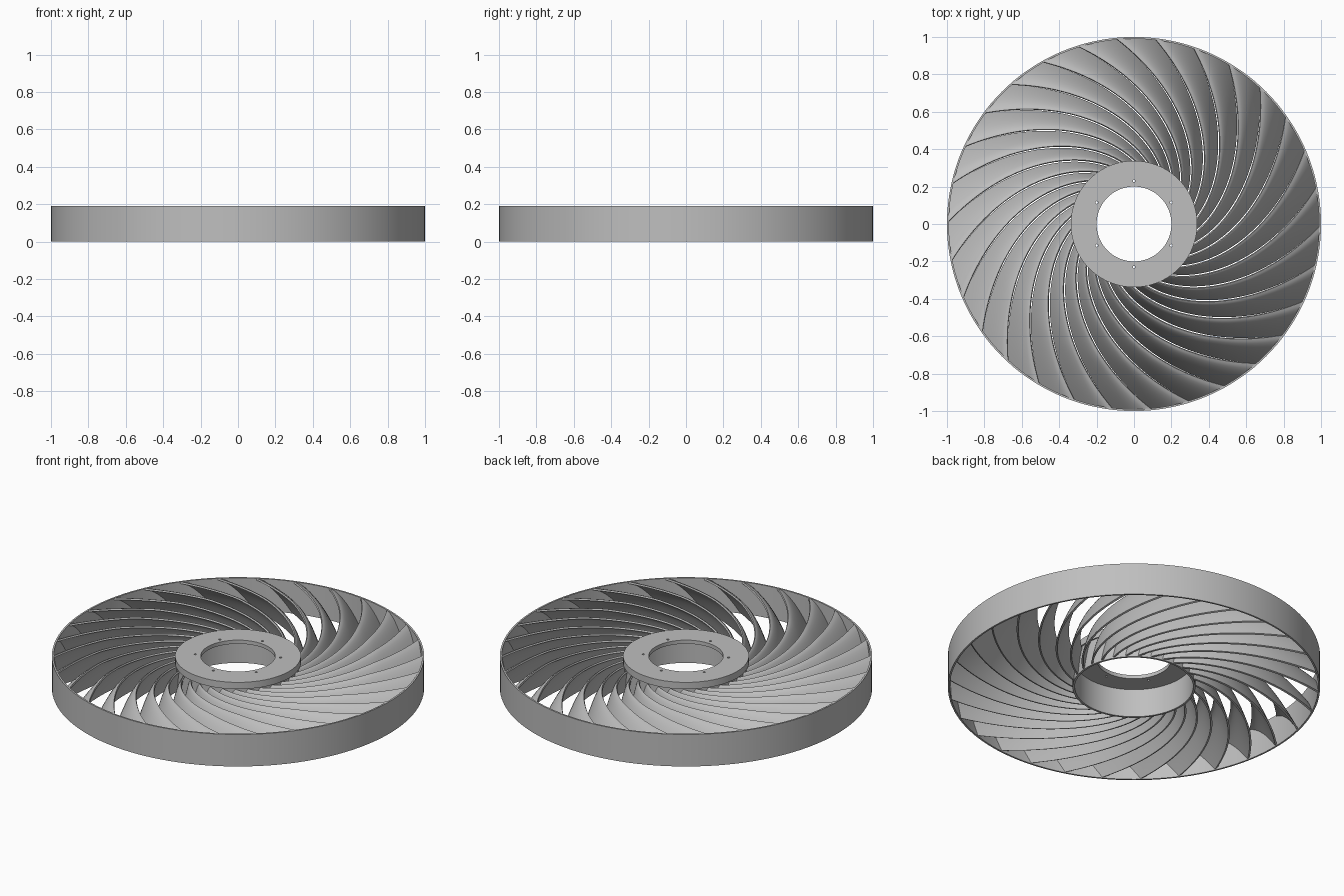
import bpy
import bmesh
from math import sin, cos, log, pi, radians

if "Cube" in bpy.data.objects:
    bpy.data.objects.remove(bpy.data.objects["Cube"], do_unlink=True)

HEIGHT = 0.19
BLADES = 30
PITCH = 2 * pi / BLADES
R_IN, R_OUT = 0.322, 0.994

grey = bpy.data.materials.new("satin_grey")
grey.use_nodes = True
grey.diffuse_color = (0.52, 0.52, 0.52, 1)
grey.node_tree.nodes["Principled BSDF"].inputs["Base Color"].default_value = (0.52, 0.52, 0.52, 1)


def make_object(name, bm):
    bmesh.ops.recalc_face_normals(bm, faces=bm.faces)
    mesh = bpy.data.meshes.new(name)
    bm.to_mesh(mesh)
    bm.free()
    mesh.materials.append(grey)
    obj = bpy.data.objects.new(name, mesh)
    bpy.context.collection.objects.link(obj)
    return obj


def smooth(obj):
    bpy.ops.object.select_all(action="DESELECT")
    obj.select_set(True)
    bpy.context.view_layer.objects.active = obj
    bpy.ops.object.shade_smooth_by_angle(angle=radians(35))


def lathe(name, profile, segments=144):
    """Revolve a closed (radius, height) profile around z."""
    bm = bmesh.new()
    rings = []
    for i in range(segments):
        a = 2 * pi * i / segments
        rings.append([bm.verts.new((r * cos(a), r * sin(a), z)) for r, z in profile])
    n = len(profile)
    for i in range(segments):
        here, after = rings[i], rings[(i + 1) % segments]
        for j in range(n):
            k = (j + 1) % n
            bm.faces.new((here[j], after[j], after[k], here[k]))
    return make_object(name, bm)


# Outer rim: thin plain band
rim = lathe("outer_rim", [(0.99, 0), (1, 0), (1, HEIGHT), (0.99, HEIGHT)])

# Hub: downward-open cup with a flange and a central opening
hub = lathe("hub", [(0.2, 0.168), (0.2, HEIGHT), (0.338, HEIGHT), (0.338, 0.15),
                    (0.33, 0.15), (0.33, 0), (0.318, 0), (0.318, 0.168)])

# Six small bolt holes through the hub plate
bm = bmesh.new()
for i in range(6):
    a = pi / 6 + i * pi / 3
    made = bmesh.ops.create_cone(bm, cap_ends=True, segments=12, radius1=0.007,
                                 radius2=0.007, depth=0.1)
    bmesh.ops.translate(bm, verts=made["verts"],
                        vec=(0.23 * cos(a), 0.23 * sin(a), HEIGHT))
cutter = make_object("bolt_hole_cutter", bm)
cutter.hide_render = True
cutter.hide_set(True)
holes = hub.modifiers.new("bolt_holes", "BOOLEAN")
holes.operation = "DIFFERENCE"
holes.object = cutter
holes.solver = "EXACT"
bpy.context.view_layer.objects.active = hub
bpy.ops.object.modifier_apply(modifier=holes.name)
bpy.data.objects.remove(cutter, do_unlink=True)


def blade_point(index, s, t):
    """s runs hub to rim, t runs from the upper edge to the lower edge."""
    r = R_IN + (R_OUT - R_IN) * s
    width = PITCH * (0.70 + 0.27 * s ** 0.6)
    a = (index + 0.5) * PITCH + 1.05 * log(r) + width * (0.5 - t)
    top = 0.14 + 0.045 * min(1, s * 1.6)
    z = 0.006 + (top - 0.006) * (1 - t ** 1.6)
    return r * cos(a), r * sin(a), z


# Blades: swept spiral sheets, arched from a flat upper edge to a steep lower edge
ROWS, COLS = 28, 10
bm = bmesh.new()
for b in range(BLADES):
    grid = [[bm.verts.new(blade_point(b, i / ROWS, j / COLS)) for j in range(COLS + 1)]
            for i in range(ROWS + 1)]
    for i in range(ROWS):
        for j in range(COLS):
            bm.faces.new((grid[i][j], grid[i + 1][j], grid[i + 1][j + 1], grid[i][j + 1]))
blades = make_object("blades", bm)
shell = blades.modifiers.new("thickness", "SOLIDIFY")
shell.thickness = 0.01
shell.offset = 0
bpy.context.view_layer.objects.active = blades
bpy.ops.object.modifier_apply(modifier=shell.name)

for part in (rim, hub, blades):
    smooth(part)
